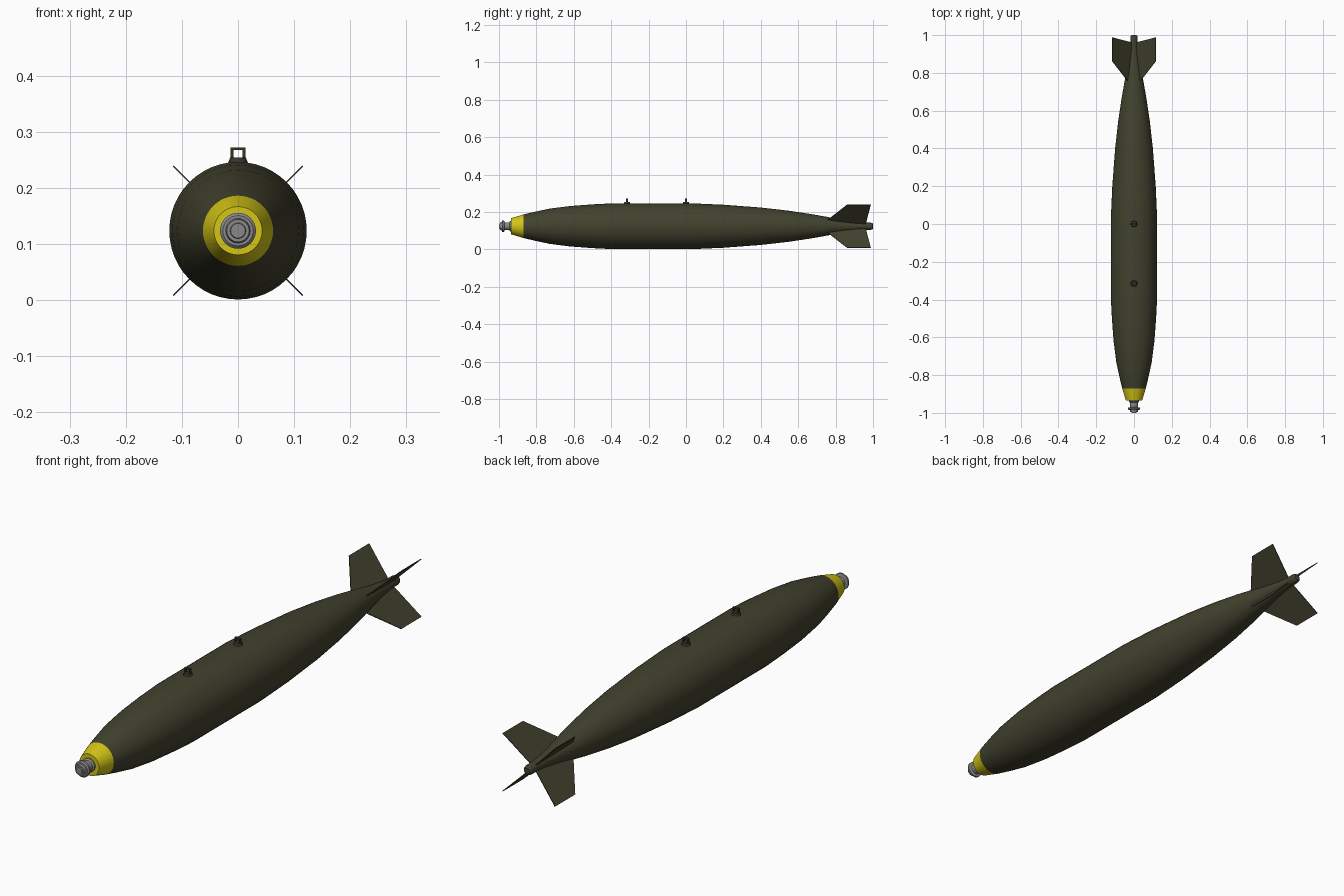
import bpy, bmesh, math
from mathutils import Vector, Matrix

if "Cube" in bpy.data.objects:
    bpy.data.objects.remove(bpy.data.objects["Cube"])

CZ = 0.1235  # height of the long axis


def material(name, rgb):
    m = bpy.data.materials.new(name)
    m.diffuse_color = (*rgb, 1)
    m.use_nodes = True
    m.node_tree.nodes["Principled BSDF"].inputs["Base Color"].default_value = m.diffuse_color
    return m


olive = material("olive", (0.054, 0.054, 0.028))
yellow = material("yellow", (0.66, 0.56, 0.008))
grey = material("steel grey", (0.25, 0.25, 0.25))
dark = material("dark olive", (0.035, 0.035, 0.022))


def finish(bm, name, mats, angle=30):
    bmesh.ops.recalc_face_normals(bm, faces=bm.faces)
    me = bpy.data.meshes.new(name)
    bm.to_mesh(me)
    bm.free()
    ob = bpy.data.objects.new(name, me)
    bpy.context.collection.objects.link(ob)
    for m in mats:
        me.materials.append(m)
    bpy.ops.object.select_all(action='DESELECT')
    ob.select_set(True)
    bpy.context.view_layer.objects.active = ob
    bpy.ops.object.shade_smooth_by_angle(angle=math.radians(angle))
    return ob


def lathe(name, profile, mats, sides=48, rule=None):
    """Closed revolve of (y, radius) points about the long axis."""
    bm = bmesh.new()
    rings = []
    for y, r in profile:
        rings.append([bm.verts.new((r * math.sin(a), y, CZ + r * math.cos(a)))
                      for a in (2 * math.pi * i / sides for i in range(sides))])
    for a, b in zip(rings, rings[1:]):
        for i in range(sides):
            j = (i + 1) % sides
            bm.faces.new((a[i], a[j], b[j], b[i]))
    bm.faces.new(rings[0])
    bm.faces.new(rings[-1])
    if rule:
        for f in bm.faces:
            f.material_index = rule(f.calc_center_median())
    return finish(bm, name, mats)


# Body with a yellow nose band
lathe("body", [(-0.935, 0.043), (-0.87, 0.0625), (-0.81, 0.077), (-0.73, 0.094),
               (-0.62, 0.108), (-0.5, 0.117), (-0.39, 0.1225), (0.03, 0.1225),
               (0.2, 0.115), (0.4, 0.1), (0.55, 0.083), (0.67, 0.065),
               (0.76, 0.049), (0.82, 0.037), (0.88, 0.027), (0.93, 0.021),
               (0.96, 0.0195), (0.985, 0.0195), (0.995, 0.017), (1.0, 0.012)],
      [olive, yellow], rule=lambda c: 1 if c.y < -0.87 else 0)

# Stepped nose cap
lathe("nose_cap", [(-1.0, 0.013), (-0.995, 0.014), (-0.995, 0.020), (-0.985, 0.022),
                   (-0.985, 0.027), (-0.980, 0.032), (-0.973, 0.032),
                   (-0.970, 0.021), (-0.945, 0.021), (-0.94, 0.027), (-0.93, 0.027)],
      [grey], sides=32)

# Four diagonal tail fins: (distance from axis, y)
fin = [(0.01, 0.70), (0.066, 0.758), (0.163, 0.862), (0.163, 0.988), (0.01, 0.96)]
fin[0] = (0.01, 0.758)
fin[1] = (0.049, 0.758)
for k in range(4):
    bm = bmesh.new()
    face = bm.faces.new([bm.verts.new((-0.0015, y, d)) for d, y in fin])
    ext = bmesh.ops.extrude_face_region(bm, geom=[face])
    bmesh.ops.translate(bm, vec=(0.003, 0, 0),
                        verts=[v for v in ext["geom"] if isinstance(v, bmesh.types.BMVert)])
    turn = Matrix.Rotation(math.radians(45 + 90 * k), 4, 'Y')
    bmesh.ops.transform(bm, matrix=Matrix.Translation((0, 0, CZ)) @ turn, verts=bm.verts)
    finish(bm, f"tail_fin_{k + 1}", [olive])


def box(bm, centre, size):
    bmesh.ops.create_cube(bm, size=1, matrix=Matrix.Translation(centre)
                          @ Matrix.Diagonal((*size, 1)))


# Two lifting lugs: round foot and a square loop
for label, y in (("front", -0.315), ("rear", 0.0)):
    bm = bmesh.new()
    bmesh.ops.create_cone(bm, cap_ends=True, segments=20, radius1=0.02, radius2=0.014,
                          depth=0.016, matrix=Matrix.Translation((0, y, 0.246)))
    for s in (-1, 1):
        box(bm, (s * 0.0105, y, 0.26), (0.005, 0.01, 0.022))
    box(bm, (0, y, 0.2695), (0.026, 0.01, 0.005))
    finish(bm, f"{label}_lug", [dark])
